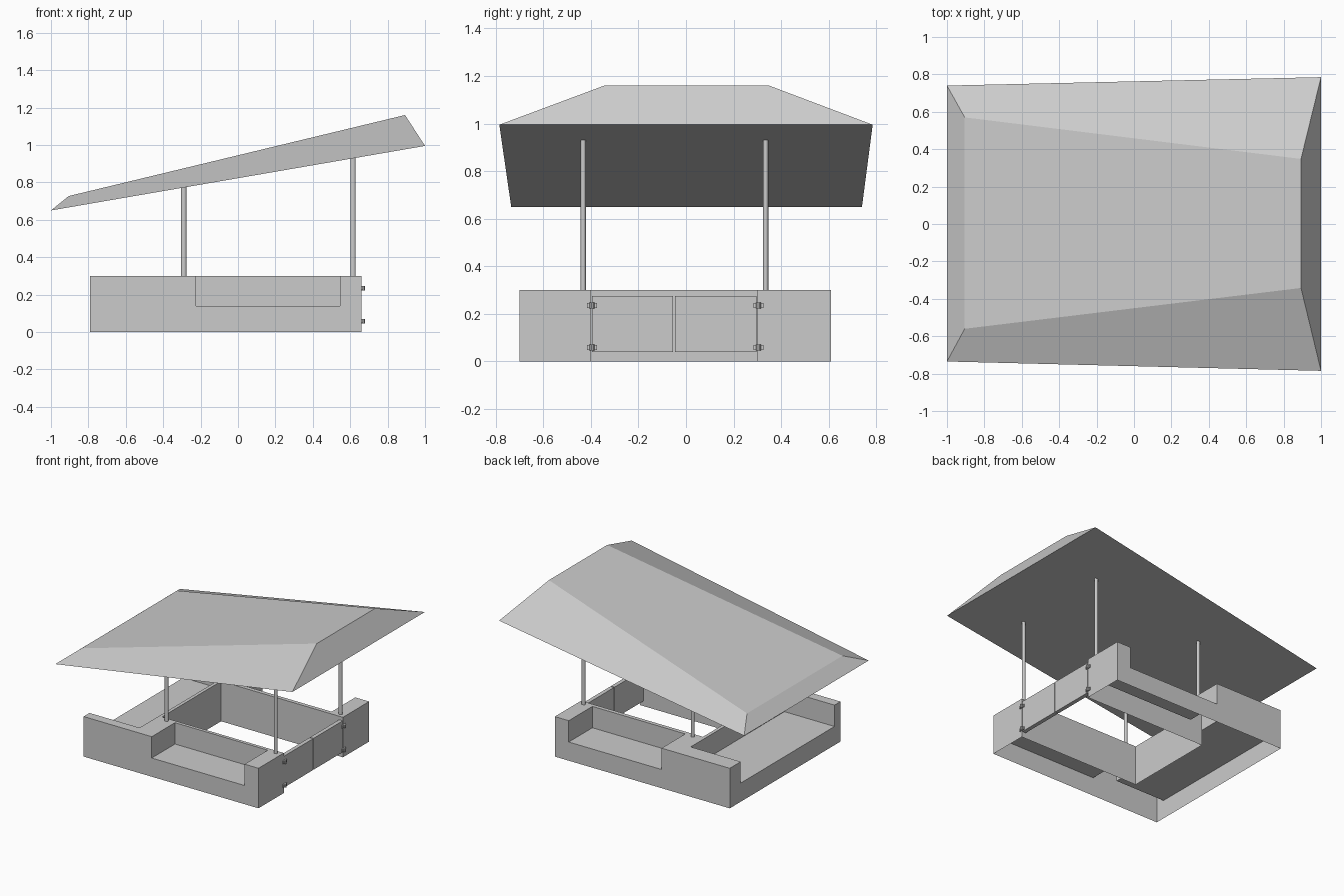
import bpy, bmesh, math
from mathutils import Matrix

if "Cube" in bpy.data.objects:
    bpy.data.objects.remove(bpy.data.objects["Cube"])


def finish(name, bm):
    bmesh.ops.recalc_face_normals(bm, faces=bm.faces)
    mesh = bpy.data.meshes.new(name)
    bm.to_mesh(mesh)
    bm.free()
    ob = bpy.data.objects.new(name, mesh)
    bpy.context.collection.objects.link(ob)
    return ob


def add_box(bm, x, y, z):
    size = [b - a for a, b in (x, y, z)]
    mid = [(a + b) / 2 for a, b in (x, y, z)]
    bmesh.ops.create_cube(bm, size=1, matrix=Matrix.Translation(mid) @ Matrix.Diagonal((*size, 1)))


def add_cylinder(bm, x, y, z0, z1, rx, ry, sides):
    m = Matrix.Translation((x, y, (z0 + z1) / 2)) @ Matrix.Diagonal((rx, ry, z1 - z0, 1))
    bmesh.ops.create_cone(bm, cap_ends=True, segments=sides, radius1=1, radius2=1, depth=1, matrix=m)


# Bench surround: hollow, bottomless U shape with three lowered seats
TOP, SEAT = 0.30, 0.14
xs = [-0.79, -0.375, -0.35, -0.225, 0.545, 0.66]
ys = [-0.70, -0.63, -0.425, -0.40, 0.30, 0.33, 0.48, 0.61]


def height(i, j):
    if not (0 <= i < len(xs) - 1 and 0 <= j < len(ys) - 1):
        return 0
    x, y = (xs[i] + xs[i + 1]) / 2, (ys[j] + ys[j + 1]) / 2
    if x > -0.35 and -0.40 < y < 0.30:          # central pit
        return 0
    if x < -0.375 and -0.63 < y < 0.48:         # left seat
        return SEAT
    if -0.225 < x < 0.545 and (y < -0.425 or y > 0.33):  # front and back seats
        return SEAT
    return TOP


bm = bmesh.new()


def quad(*pts):
    bm.faces.new([bm.verts.new(p) for p in pts])


def wall(p, q, h0, h1):
    # split at seat height so neighbouring walls share vertices
    levels = sorted({h0, h1, *(v for v in (SEAT,) if min(h0, h1) < v < max(h0, h1))})
    for a, b in zip(levels, levels[1:]):
        quad((*p, a), (*q, a), (*q, b), (*p, b))


for i in range(-1, len(xs) - 1):
    for j in range(-1, len(ys) - 1):
        h = height(i, j)
        if h:
            a, b, c, d = xs[i], xs[i + 1], ys[j], ys[j + 1]
            quad((a, c, h), (b, c, h), (b, d, h), (a, d, h))
        if j >= 0:
            wall((xs[i + 1], ys[j]), (xs[i + 1], ys[j + 1]), h, height(i + 1, j))
        if i >= 0:
            wall((xs[i], ys[j + 1]), (xs[i + 1], ys[j + 1]), h, height(i, j + 1))
bmesh.ops.remove_doubles(bm, verts=bm.verts, dist=1e-4)
bmesh.ops.recalc_face_normals(bm, faces=bm.faces)
bmesh.ops.dissolve_limit(bm, angle_limit=0.02, verts=bm.verts, edges=bm.edges)
finish("bench_surround", bm)

# Pair of doors closing the right side
for name, y in (("front_door", (-0.395, -0.055)), ("back_door", (-0.047, 0.297))):
    bm = bmesh.new()
    add_box(bm, (0.63, 0.66), y, (0.04, 0.275))
    finish(name, bm)

# Hinges: flat leaf with a round knuckle
for side, y in (("front", -0.395), ("back", 0.305)):
    for level, z in (("lower", 0.058), ("upper", 0.235)):
        bm = bmesh.new()
        add_box(bm, (0.655, 0.668), (y - 0.021, y + 0.021), (z - 0.011, z + 0.011))
        add_cylinder(bm, 0.669, y, z - 0.012, z + 0.012, 0.01, 0.01, 10)
        finish(f"{side}_{level}_hinge", bm)

# Four roof posts, reaching the sloping underside
for xname, x in (("left", -0.29), ("right", 0.615)):
    for yname, y in (("front", -0.432), ("back", 0.335)):
        bm = bmesh.new()
        add_cylinder(bm, x, y, TOP, 0.653 + (x + 1) * 0.172, 0.014, 0.011, 16)
        post = finish(f"{yname}_{xname}_post", bm)
        for f in post.data.polygons:
            f.use_smooth = len(f.vertices) == 4

# Sloping hipped roof: lower and upper rectangles, as (x, y min, y max, z)
lower = [(-1.0, -0.735, 0.74, 0.65), (1.0, -0.785, 0.785, 0.995)]
upper = [(-0.905, -0.56, 0.57, 0.727), (0.893, -0.342, 0.348, 1.16)]
bm = bmesh.new()
rings = []
for (xa, a0, a1, za), (xb, b0, b1, zb) in (lower, upper):
    rings.append([bm.verts.new(p) for p in
                  ((xa, a0, za), (xb, b0, zb), (xb, b1, zb), (xa, a1, za))])
for ring in rings:
    bm.faces.new(ring)
for k in range(4):
    n = (k + 1) % 4
    bm.faces.new((rings[0][k], rings[0][n], rings[1][n], rings[1][k]))
finish("roof", bm)
